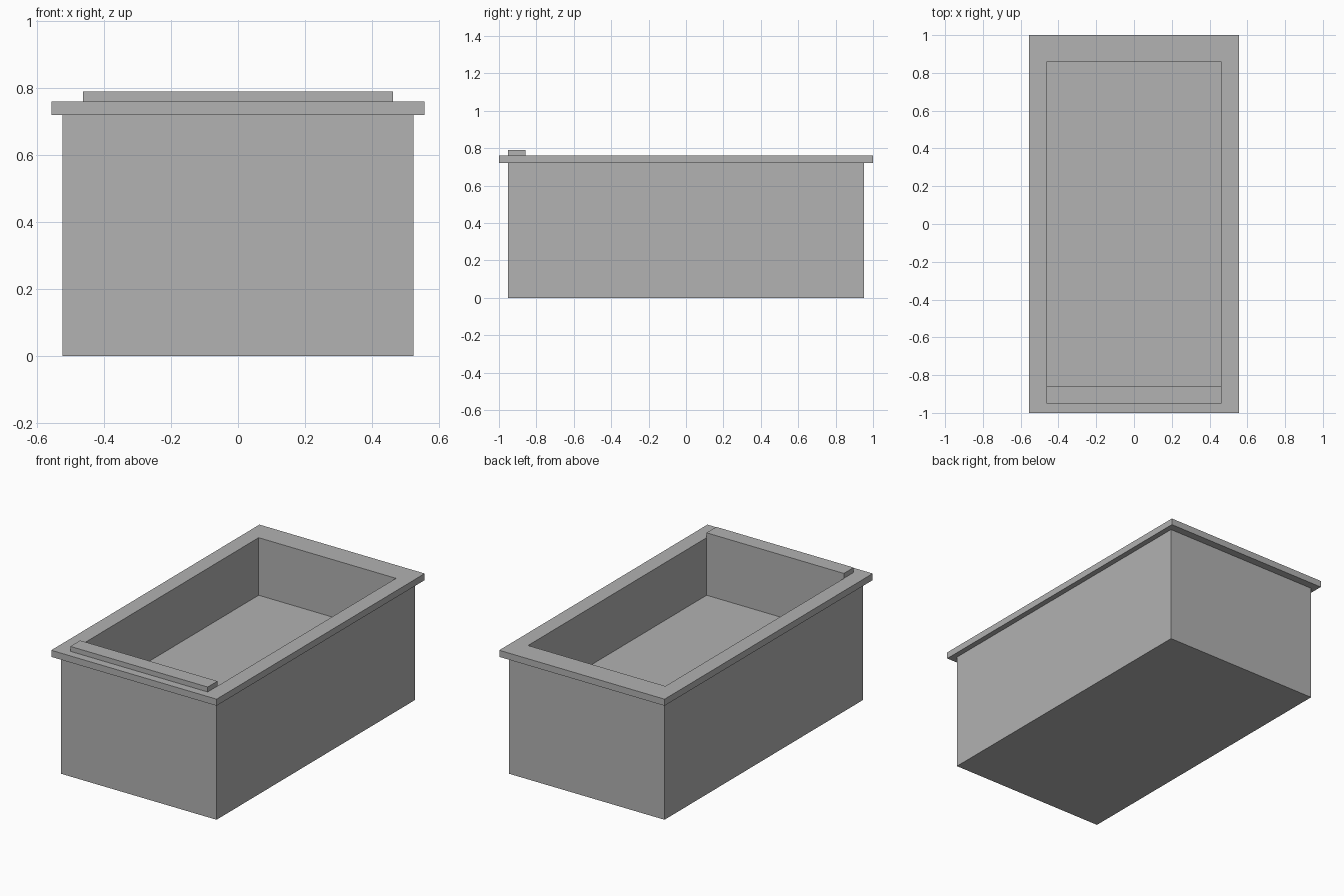
import bpy
import bmesh

default_cube = bpy.data.objects.get("Cube")
if default_cube:
    bpy.data.objects.remove(default_cube, do_unlink=True)

grey = bpy.data.materials.new("plain_grey")
grey.use_nodes = True
colour = (0.445, 0.445, 0.445, 1)
grey.diffuse_color = colour
grey.node_tree.nodes["Principled BSDF"].inputs["Base Color"].default_value = colour


def loft(name, rings, closed=False, y=0):
    """Join rectangles given as (half width, half length, height)."""
    bm = bmesh.new()
    loops = [[bm.verts.new((sx * hx, y + sy * hy, z))
              for sx, sy in ((-1, -1), (1, -1), (1, 1), (-1, 1))]
             for hx, hy, z in rings]
    pairs = list(zip(loops, loops[1:]))
    if closed:
        pairs.append((loops[-1], loops[0]))
    else:
        bm.faces.new(loops[0][::-1])
        bm.faces.new(loops[-1])
    for low, high in pairs:
        for i in range(4):
            j = (i + 1) % 4
            bm.faces.new((low[i], low[j], high[j], high[i]))
    bmesh.ops.recalc_face_normals(bm, faces=bm.faces)
    mesh = bpy.data.meshes.new(name)
    bm.to_mesh(mesh)
    bm.free()
    mesh.materials.append(grey)
    obj = bpy.data.objects.new(name, mesh)
    bpy.context.collection.objects.link(obj)
    return obj


body = (0.523, 0.953)
opening = (0.462, 0.858)
rim = (0.556, 1.0)
rim_bottom, rim_top, floor = 0.72, 0.76, 0.41

# Hollow box with a raised inner floor
loft("tub_body", [(*body, 0), (*body, rim_bottom),
                  (*opening, rim_bottom), (*opening, floor)])

# Overhanging frame around the opening
loft("rim_frame", [(*rim, rim_bottom), (*rim, rim_top),
                   (*opening, rim_top), (*opening, rim_bottom)], closed=True)

# Raised strip on the front of the frame
loft("front_ledge", [(0.462, 0.047, rim_top), (0.462, 0.047, 0.79)], y=-0.904)
